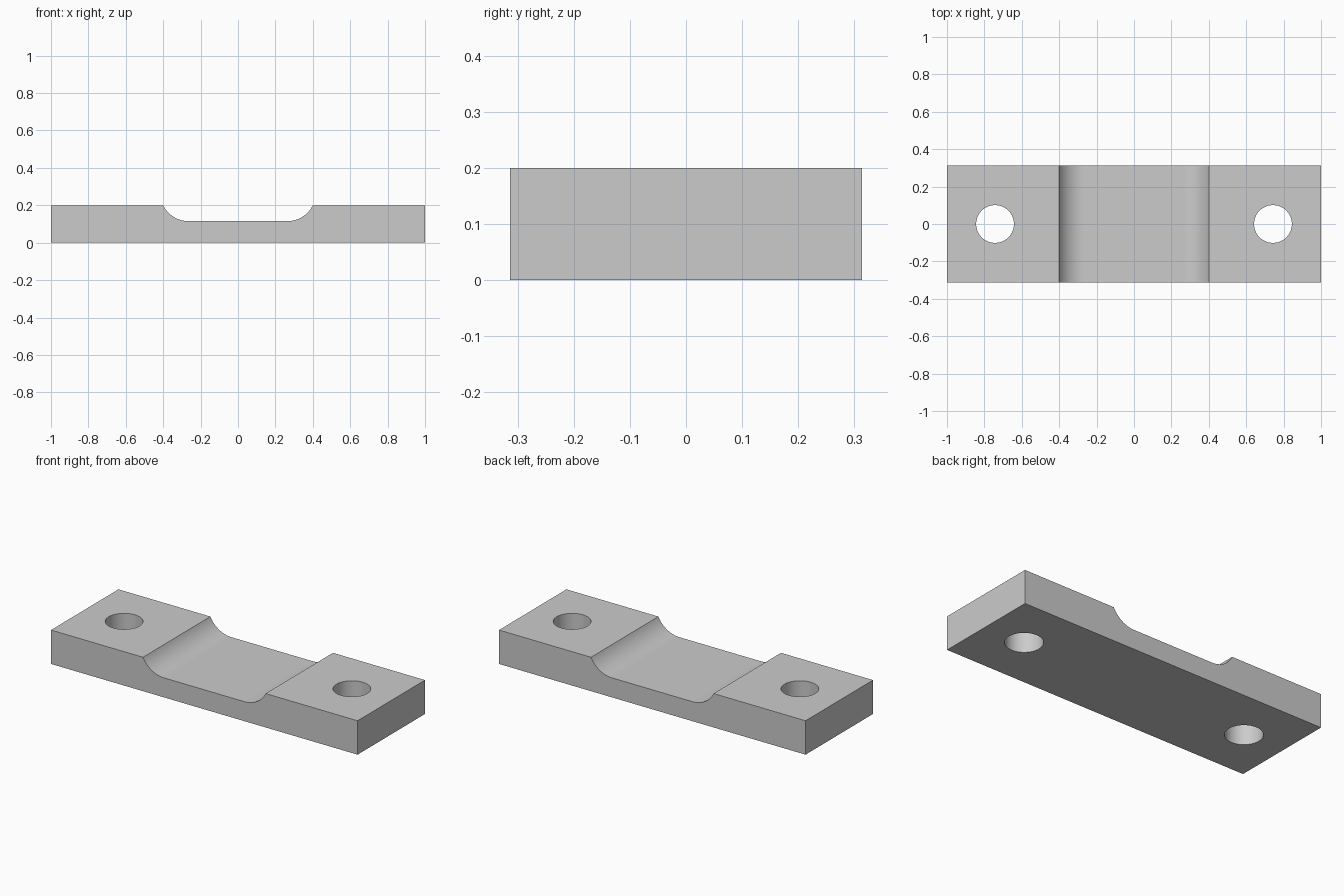
import bpy, bmesh, math

if "Cube" in bpy.data.objects:
    bpy.data.objects.remove(bpy.data.objects["Cube"], do_unlink=True)

HALF_X, HALF_Y, TOP, FLOOR = 1.0, 0.314, 0.2, 0.115
RECESS, FLAT = 0.4, 0.263
HOLE_X, HOLE_R = 0.743, 0.101

grey = bpy.data.materials.new("light grey")
grey.use_nodes = True
colour = (0.6, 0.6, 0.6, 1)
grey.diffuse_color = colour
grey.node_tree.nodes["Principled BSDF"].inputs["Base Color"].default_value = colour

# Side profile: flat bar with a shallow recess ending in rounded shoulders
run, drop = RECESS - FLAT, TOP - FLOOR
radius = (run ** 2 + drop ** 2) / (2 * drop)
sweep = math.asin(run / radius)
STEPS = 16
shoulder = [(FLAT + radius * math.sin(sweep * i / STEPS),
             FLOOR + radius * (1 - math.cos(sweep * i / STEPS)))
            for i in range(STEPS + 1)]
half = [*shoulder, (HALF_X, TOP), (HALF_X, 0)]
profile = half + [(-x, z) for x, z in reversed(half)]

# Extrude the profile across the width
bm = bmesh.new()
face = bm.faces.new([bm.verts.new((x, -HALF_Y, z)) for x, z in profile])
side = bmesh.ops.extrude_face_region(bm, geom=[face])
moved = [v for v in side["geom"] if isinstance(v, bmesh.types.BMVert)]
bmesh.ops.translate(bm, verts=moved, vec=(0, 2 * HALF_Y, 0))
bmesh.ops.recalc_face_normals(bm, faces=bm.faces)
mesh = bpy.data.meshes.new("mounting_bar")
bm.to_mesh(mesh)
bm.free()
bar = bpy.data.objects.new("mounting_bar", mesh)
bpy.context.collection.objects.link(bar)
mesh.materials.append(grey)

# Bolt hole through each end
for sign, name in ((1, "left_hole_cutter"), (-1, "right_hole_cutter")):
    bpy.ops.mesh.primitive_cylinder_add(vertices=64, radius=HOLE_R, depth=1,
                                        location=(sign * HOLE_X, 0, TOP / 2))
    cutter = bpy.context.object
    cutter.name = name
    cutter.hide_render = True
    cutter.data.materials.append(grey)
    cut = bar.modifiers.new("bolt_hole", 'BOOLEAN')
    cut.operation, cut.solver, cut.object = 'DIFFERENCE', 'EXACT', cutter
    bpy.ops.object.select_all(action='DESELECT')
    bar.select_set(True)
    bpy.context.view_layer.objects.active = bar
    bpy.ops.object.modifier_apply(modifier=cut.name)
    bpy.data.objects.remove(cutter, do_unlink=True)

# Smooth the shoulders and hole walls, keep the plane faces flat
bpy.ops.object.shade_smooth_by_angle(angle=math.radians(30))
for poly in bar.data.polygons:
    if max(abs(c) for c in poly.normal) > 0.9999 and poly.area > 0.02:
        poly.use_smooth = False
